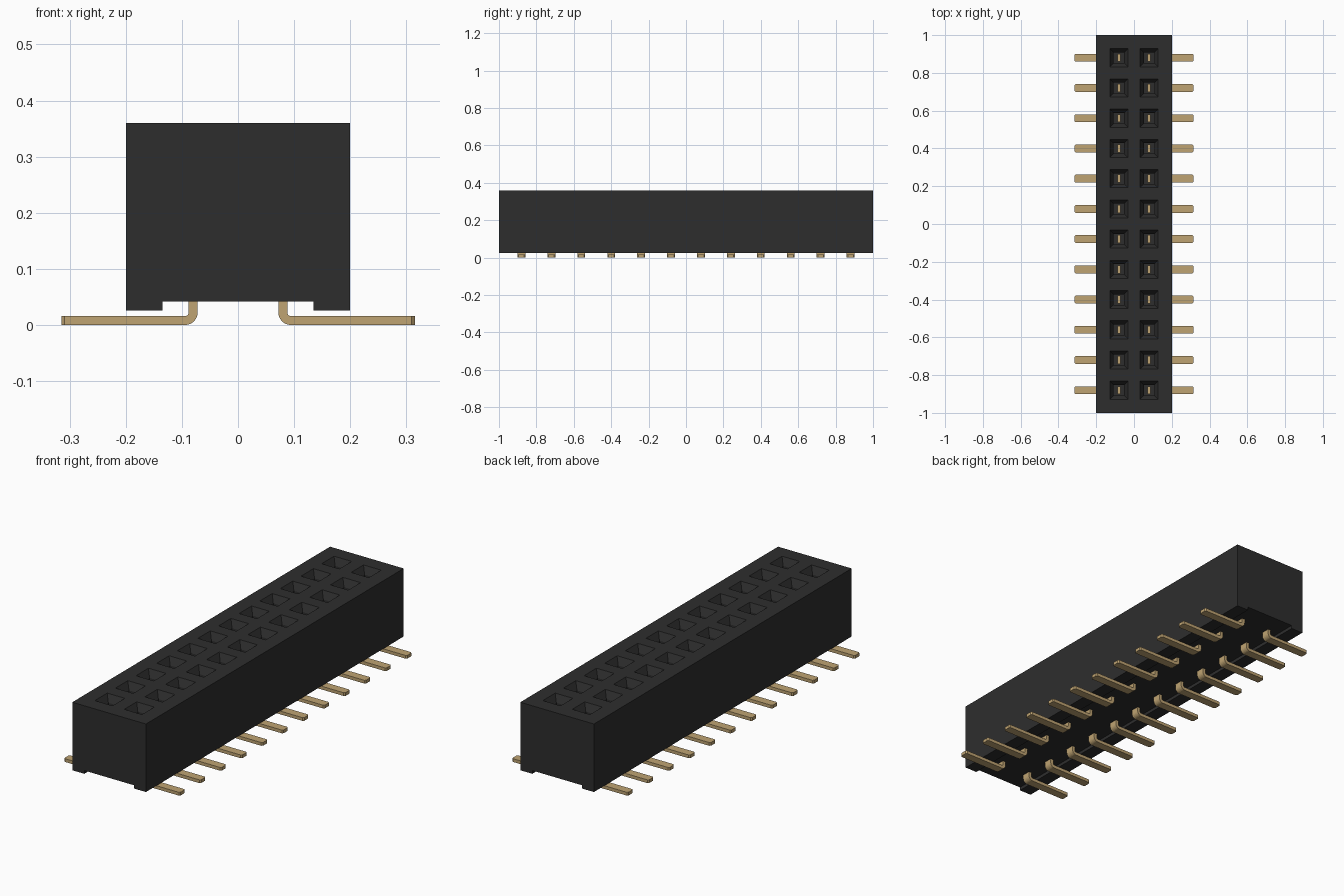
import bpy, bmesh, math

cube = bpy.data.objects.get("Cube")
if cube:
    bpy.data.objects.remove(cube, do_unlink=True)

ROWS, PITCH, PIN_X = 12, 0.16, 0.08
TOP, BASE, CHANNEL = 0.36, 0.026, 0.042
row_ys = [(i - (ROWS - 1) / 2) * PITCH for i in range(ROWS)]


def material(name, rgb, rough):
    m = bpy.data.materials.new(name)
    m.use_nodes = True
    m.diffuse_color = (*rgb, 1)
    bsdf = m.node_tree.nodes["Principled BSDF"]
    bsdf.inputs["Base Color"].default_value = (*rgb, 1)
    bsdf.inputs["Roughness"].default_value = rough
    return m


black = material("black plastic", (0.027, 0.027, 0.027), 0.6)
gold = material("gold metal", (0.52, 0.37, 0.17), 0.5)


def make_object(name, bm, mat):
    bmesh.ops.recalc_face_normals(bm, faces=bm.faces)
    me = bpy.data.meshes.new(name)
    bm.to_mesh(me)
    bm.free()
    me.materials.append(mat)
    ob = bpy.data.objects.new(name, me)
    bpy.context.collection.objects.link(ob)
    return ob


def prism(bm, profile, y0, y1):
    """Extrude an xz profile along y."""
    face = bm.faces.new([bm.verts.new((x, y0, z)) for x, z in profile])
    out = bmesh.ops.extrude_face_region(bm, geom=[face])["geom"]
    verts = [g for g in out if isinstance(g, bmesh.types.BMVert)]
    bmesh.ops.translate(bm, verts=verts, vec=(0, y1 - y0, 0))


def loft_squares(bm, x, y, rings):
    """Closed column through square rings given as (half width, z)."""
    loops = [[bm.verts.new((x + sx * h, y + sy * h, z))
              for sx, sy in ((-1, -1), (1, -1), (1, 1), (-1, 1))] for h, z in rings]
    for a, b in zip(loops, loops[1:]):
        for i in range(4):
            j = (i + 1) % 4
            bm.faces.new((a[i], a[j], b[j], b[i]))
    bm.faces.new(loops[0])
    bm.faces.new(loops[-1])


# Housing: block with a channel along the underside
bm = bmesh.new()
prism(bm, [(-0.2, BASE), (-0.135, BASE), (-0.135, CHANNEL), (0.135, CHANNEL),
           (0.135, BASE), (0.2, BASE), (0.2, TOP), (-0.2, TOP)], -1, 1)
housing = make_object("housing", bm, black)

# Sockets: funnel mouth over a straight square hole
bm = bmesh.new()
for y in row_ys:
    for x in (-PIN_X, PIN_X):
        loft_squares(bm, x, y, [(0.028, 0.07), (0.028, TOP - 0.035),
                                (0.048, TOP), (0.054, TOP + 0.0105)])
cutter = make_object("socket_cutter", bm, black)
cutter.hide_render = True
mod = housing.modifiers.new("sockets", "BOOLEAN")
mod.operation = "DIFFERENCE"
mod.solver = "EXACT"
mod.object = cutter
bpy.context.view_layer.objects.active = housing
bpy.ops.object.modifier_apply(modifier=mod.name)
bpy.data.objects.remove(cutter, do_unlink=True)

# Pins: contact blade in the socket, bent outward into a flat foot
THICK, HALF_W, TIP, BLADE_TOP = 0.016, 0.021, 0.315, 0.2
inner, outer = PIN_X - THICK / 2, PIN_X + THICK / 2
BEND = 0.022
steps = [math.radians(90 * i / 6) for i in range(7)]


def arc(r):
    return [(inner + BEND - r * math.cos(a), BEND - r * math.sin(a)) for a in steps]


profile = ([(inner, BLADE_TOP)] + arc(BEND) + [(TIP, 0), (TIP, THICK)]
           + arc(BEND - THICK)[::-1] + [(outer, BLADE_TOP)])

for side, label in ((1, "left"), (-1, "right")):
    for n, y in enumerate(row_ys, 1):
        bm = bmesh.new()
        prism(bm, [(side * x, z) for x, z in profile], y - HALF_W, y + HALF_W)
        # Clipped corners on the foot tip
        corners = [e for e in bm.edges
                   if all(abs(v.co.x) > TIP - 0.001 for v in e.verts)
                   and abs(e.verts[0].co.y - e.verts[1].co.y) < 0.001]
        bmesh.ops.bevel(bm, geom=corners, offset=0.006, segments=1, affect="EDGES")
        make_object(f"{label}_pin_{n}", bm, gold)
